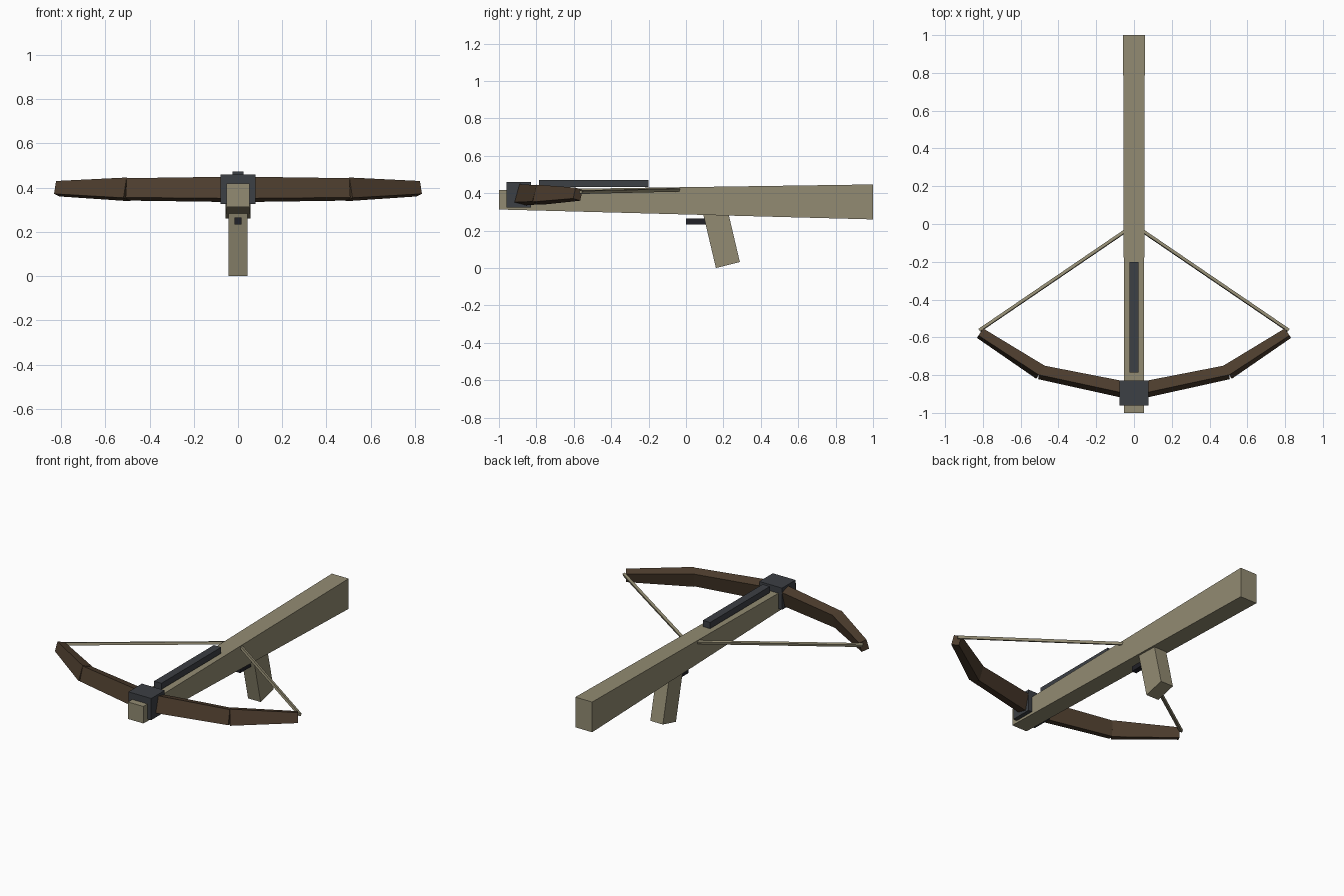
import bpy
from math import radians, cos, sin
from mathutils import Vector, Matrix

if "Cube" in bpy.data.objects:
    bpy.data.objects.remove(bpy.data.objects["Cube"])


def material(name, rgb):
    m = bpy.data.materials.new(name)
    m.diffuse_color = (*rgb, 1)
    m.use_nodes = True
    m.node_tree.nodes["Principled BSDF"].inputs["Base Color"].default_value = m.diffuse_color
    return m


WOOD = material("pale_wood", (0.29, 0.26, 0.17))
BOW = material("dark_wood", (0.075, 0.047, 0.027))
METAL = material("dark_metal", (0.045, 0.05, 0.058))
BLACK = material("trigger_metal", (0.015, 0.015, 0.02))
CORD = material("cord", (0.29, 0.26, 0.17))


def hexa(name, start, end, mat):
    """Box lofted between two four-point sections."""
    faces = [(3, 2, 1, 0), (4, 5, 6, 7)]
    faces += [(i, (i + 1) % 4, (i + 1) % 4 + 4, i + 4) for i in range(4)]
    mesh = bpy.data.meshes.new(name)
    mesh.from_pydata([tuple(p) for p in start + end], [], faces)
    import bmesh
    bm = bmesh.new()
    bm.from_mesh(mesh)
    bmesh.ops.recalc_face_normals(bm, faces=bm.faces)
    bm.to_mesh(mesh)
    bm.free()
    mesh.materials.append(mat)
    obj = bpy.data.objects.new(name, mesh)
    bpy.context.collection.objects.link(obj)
    return obj


def rect(y, w, z0, z1):
    return [Vector(p) for p in ((-w, y, z0), (w, y, z0), (w, y, z1), (-w, y, z1))]


def box(name, w, y0, y1, z0, z1, mat):
    return hexa(name, rect(y0, w, z0, z1), rect(y1, w, z0, z1), mat)


def bar(name, a, b, size_a, size_b, tilt, side, mat):
    """Tapered bar from a to b; sizes are (thickness, height), leaning back by tilt."""
    a, b = Vector(a), Vector(b)
    d = (b - a).normalized()
    n = Vector((d.y, -d.x, 0)).normalized()
    up = n.cross(d)
    if up.z < 0:
        up = -up
    front = n * cos(tilt) + up * sin(tilt)
    top = up * cos(tilt) - n * sin(tilt)
    flip = Matrix.Diagonal((side, 1, 1))

    def section(c, size):
        t, h = size[0] / 2, size[1] / 2
        return [flip @ (c + front * t * i + top * h * j)
                for i, j in ((-1, -1), (1, -1), (1, 1), (-1, 1))]
    return hexa(name, section(a, size_a), section(b, size_b), mat)


# Tapered stock, bow mount, bolt rail and trigger
hexa("stock", rect(-1, 0.052, 0.313, 0.418), rect(1, 0.0575, 0.26, 0.447), WOOD)
box("bow_mount", 0.078, -0.96, -0.828, 0.325, 0.459, METAL)
box("bolt_rail", 0.025, -0.785, -0.2, 0.434, 0.472, METAL)
box("trigger", 0.016, 0.0, 0.13, 0.233, 0.264, BLACK)

# Raked grip
low = [Vector((x, y, z)) for x, y, z in
       ((-0.043, 0.16, 0), (0.043, 0.16, 0), (0.043, 0.288, 0.032), (-0.043, 0.288, 0.032))]
rake = Vector((0, -0.073, 0.31))
hexa("grip", low, [p + rake for p in low], WOOD)

# Bow limbs and string on each side
TILT = radians(15)
for side, tag in ((1, "right"), (-1, "left")):
    bar(f"inner_limb_{tag}", (0, -0.888, 0.392), (0.5, -0.784, 0.392),
        (0.065, 0.102), (0.055, 0.09), TILT, side, BOW)
    bar(f"outer_limb_{tag}", (0.495, -0.785, 0.392), (0.815, -0.578, 0.395),
        (0.06, 0.095), (0.046, 0.06), TILT, side, BOW)
    bar(f"string_{tag}", (0.818, -0.563, 0.406), (0, -0.006, 0.419),
        (0.016, 0.016), (0.016, 0.016), -TILT, side, CORD)
